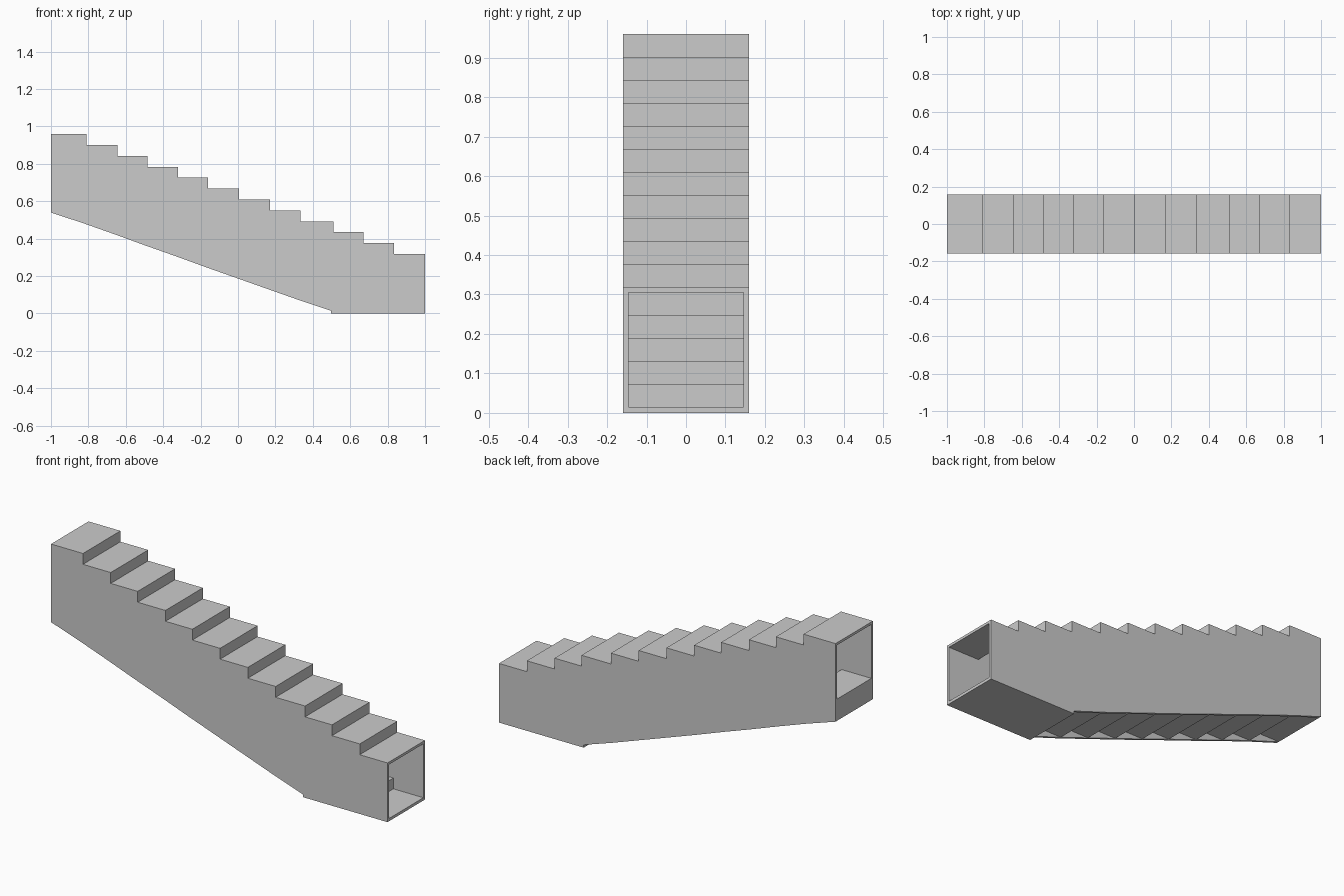
import bpy, bmesh

if "Cube" in bpy.data.objects:
    bpy.data.objects.remove(bpy.data.objects["Cube"])

RISE = 0.0583      # step height
T = 0.0135         # shell thickness
HALF = 0.159       # half width
TOP = 0.318        # top of the lowest roof step
BASE = 0.015       # top of the lowest floor step
risers = [0.835, 0.67, 0.51, 0.335, 0.17, 0.005, -0.16, -0.32, -0.485, -0.645, -0.81]
inner = [x - T for x in risers]
N = len(risers)


def prism(name, outline, y0, y1):
    """Extrude an (x, z) outline from y0 to y1."""
    bm = bmesh.new()
    face = bm.faces.new([bm.verts.new((x, y0, z)) for x, z in outline])
    ext = bmesh.ops.extrude_face_region(bm, geom=[face])
    verts = [v for v in ext["geom"] if isinstance(v, bmesh.types.BMVert)]
    bmesh.ops.translate(bm, verts=verts, vec=(0, y1 - y0, 0))
    bmesh.ops.recalc_face_normals(bm, faces=bm.faces)
    me = bpy.data.meshes.new(name)
    bm.to_mesh(me)
    bm.free()
    ob = bpy.data.objects.new(name, me)
    bpy.context.collection.objects.link(ob)
    return ob


def steps(xs, z0):
    """Staircase line climbing from x = 1 to x = -1."""
    pts = [(1, z0)]
    for i, x in enumerate(xs):
        pts += [(x, z0 + i * RISE), (x, z0 + (i + 1) * RISE)]
    return pts + [(-1, z0 + len(xs) * RISE)]


roof_top = steps(risers, TOP)

# stepped roof sheet
prism("stepped_roof", roof_top + steps(inner, TOP - T)[::-1], -HALF + T, HALF - T)

# floor stair: flat base at the foot, then stepped underside two rises below the treads
under = [(1, 0), (inner[2], 0)]
for i in range(2, N):
    z = BASE + (i - 2) * RISE
    under += [(inner[i], z), (inner[i], z + RISE)] if i > 2 else [(inner[2], BASE)]
# each tread block ends on the left at its own riser
under = [(1, 0), (inner[2], 0)]
for k in range(N - 2):
    z = BASE + k * RISE
    under += [(inner[k + 2], z), (inner[k + 2], z + RISE)]
under += [(-1, BASE + (N - 2) * RISE)]
prism("floor_stair", steps(inner, BASE) + under[::-1], -HALF + T, HALF - T)

# side walls with stepped top and sloping lower edge
edge = [(1, 0), (inner[2], 0)]
edge += [(inner[k + 2], BASE + k * RISE) for k in range(N - 2)]
edge += [(-1, BASE + (N - 2) * RISE)]
for name, s in (("front_wall", -1), ("back_wall", 1)):
    prism(name, roof_top + edge[::-1], s * (HALF - T), s * HALF)
